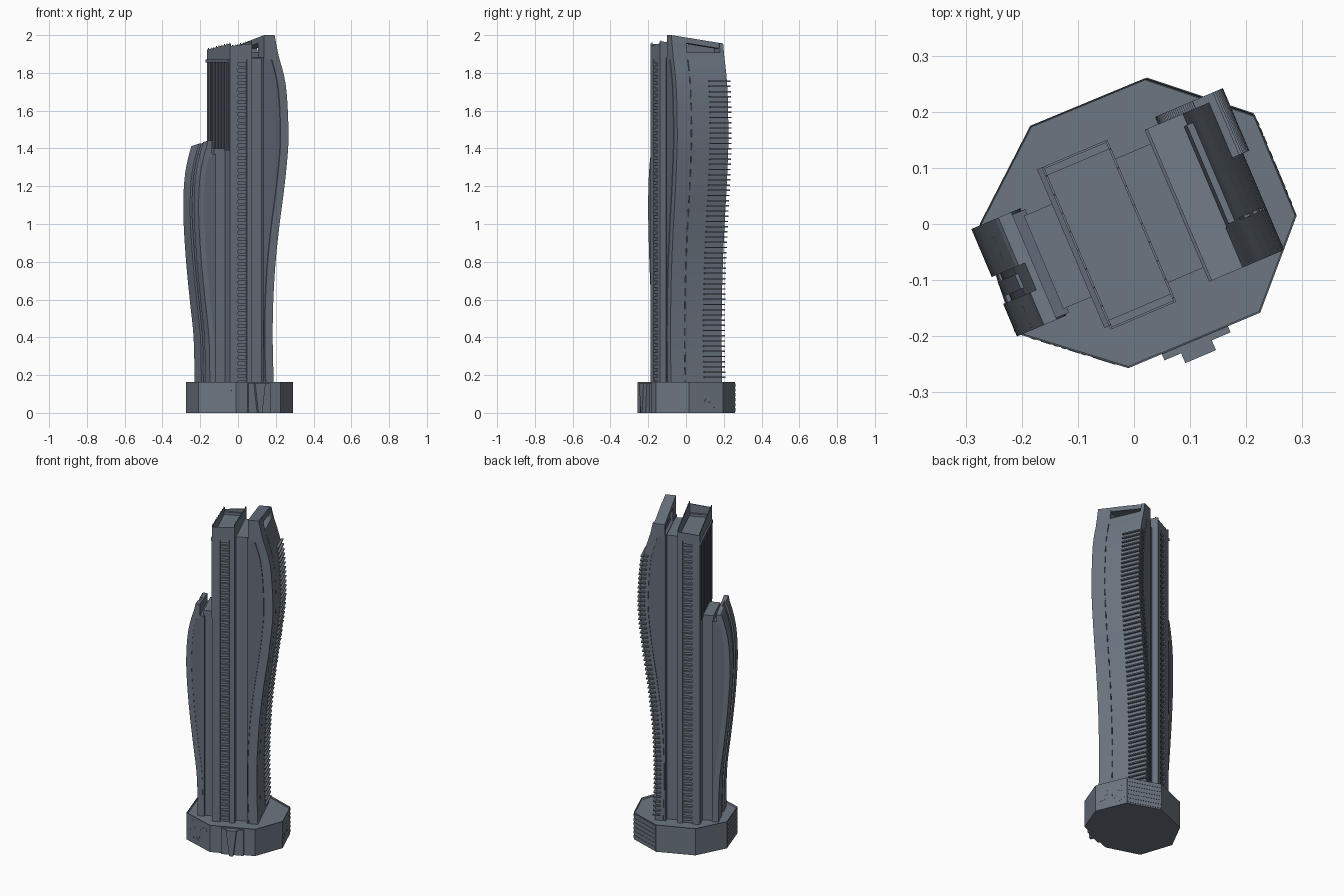
import bpy, bmesh, math, random
from mathutils import Vector

if "Cube" in bpy.data.objects:
    bpy.data.objects.remove(bpy.data.objects["Cube"])

random.seed(4)
ANGLE = math.radians(23)   # the tower stands turned on its podium


def material(name, color):
    m = bpy.data.materials.new(name)
    m.diffuse_color = (*color, 1)
    m.use_nodes = True
    m.node_tree.nodes["Principled BSDF"].inputs["Base Color"].default_value = m.diffuse_color
    return m


STONE = material("slate", (0.15, 0.18, 0.22))
GLASS = material("dark_glass", (0.125, 0.145, 0.19))


def curve(points):
    """Smooth function u(z) through a few (z, u) points."""
    def f(z):
        n = len(points)
        z = min(max(z, points[0][0]), points[-1][0])
        i = next(k for k in range(n - 1) if z <= points[k + 1][0])
        def slope(k):
            a, b = points[max(k - 1, 0)], points[min(k + 1, n - 1)]
            return (b[1] - a[1]) / (b[0] - a[0])
        (z0, u0), (z1, u1) = points[i], points[i + 1]
        h = z1 - z0
        t = (z - z0) / h
        return (u0 * (2*t**3 - 3*t**2 + 1) + u1 * (3*t**2 - 2*t**3)
                + h * slope(i) * (t**3 - 2*t**2 + t) + h * slope(i + 1) * (t**3 - t**2))
    return f


def strip(bm, ua, ub, w0, w1, z0, z1, steps=1, top=None):
    """Upright solid between two side curves (or constants), extruded along w."""
    get = lambda s, z: s(z) if callable(s) else s
    rings = []
    for i in range(steps + 1):
        z = z0 + (z1 - z0) * i / steps
        a, b = get(ua, z), get(ub, z)
        zz = lambda u, w: top(u, w) if top and i == steps else z
        rings.append([bm.verts.new((u, w, zz(u, w)))
                      for u, w in ((a, w0), (b, w0), (b, w1), (a, w1))])
    for r, s in zip(rings, rings[1:]):
        for k in range(4):
            bm.faces.new((r[k], r[(k + 1) % 4], s[(k + 1) % 4], s[k]))
    bm.faces.new(rings[0][::-1])
    bm.faces.new(rings[-1])


def finish(bm, name, angle=ANGLE, mat=STONE):
    bmesh.ops.recalc_face_normals(bm, faces=bm.faces[:])
    me = bpy.data.meshes.new(name)
    bm.to_mesh(me)
    bm.free()
    me.materials.append(mat)
    ob = bpy.data.objects.new(name, me)
    ob.rotation_euler.z = angle
    bpy.context.collection.objects.link(ob)
    return ob


# Podium: irregular octagon with a low rim
OCT = [(0.02, 0.26), (-0.185, 0.175), (-0.275, 0.0), (-0.21, -0.195),
       (-0.01, -0.257), (0.225, -0.158), (0.29, 0.015), (0.215, 0.195)]
bm = bmesh.new()
face = bm.faces.new([bm.verts.new((x, y, 0)) for x, y in OCT])
up = bmesh.ops.extrude_face_region(bm, geom=[face])
bmesh.ops.translate(bm, vec=(0, 0, 0.163), verts=[g for g in up["geom"] if isinstance(g, bmesh.types.BMVert)])
bm.normal_update()
lid = [f for f in bm.faces if f.calc_center_median().z > 0.16]
bmesh.ops.recalc_face_normals(bm, faces=bm.faces[:])
bmesh.ops.inset_region(bm, faces=lid, thickness=0.003)
bmesh.ops.translate(bm, vec=(0, 0, -0.01), verts=lid[0].verts[:])
finish(bm, "podium", 0)


def podium_boxes(name, edge, boxes):
    """Small blocks on one podium side: (along0, along1, z0, z1, depth)."""
    a, b = Vector(OCT[edge]), Vector(OCT[(edge + 1) % 8])
    bm = bmesh.new()
    for s0, s1, z0, z1, d in boxes:
        strip(bm, s0 * (b - a).length, s1 * (b - a).length, -d, 0.004, z0, z1)
    ob = finish(bm, name, math.atan2((b - a).y, (b - a).x))
    ob.location = (a.x, a.y, 0)


louvres = [(0.01, 0.99, 0.008 + 0.026 * i, 0.026 + 0.026 * i, 0.002) for i in range(6)]
podium_boxes("podium_louvres_left", 2, louvres)
podium_boxes("podium_louvres_back", 7, louvres)
for edge, name in ((3, "podium_windows_front"), (6, "podium_windows_right")):
    dots = []
    for i in range(18):
        s, z = random.uniform(0.08, 0.9), random.uniform(0.02, 0.14)
        dots.append((s, s + 0.04, z, z + 0.006, 0.001))
    podium_boxes(name, edge, dots)

# Entrance: flat surround and a wedge that narrows downward
bm = bmesh.new()
strip(bm, -0.045, 0.083, -0.245, -0.22, 0, 0.155)
strip(bm, lambda z: 0.006 - 0.12 * z, lambda z: 0.028 + 0.12 * z, -0.264, -0.23, 0, 0.155)
finish(bm, "entrance")

# Central core with a slab column on both broad sides
bm = bmesh.new()
strip(bm, -0.112, 0.015, -0.145, 0.145, 0.15, 1.885)
for s in (-1, 1):
    for u0, u1 in ((-0.112, -0.068), (-0.015, 0.015)):
        strip(bm, u0, u1, s * 0.14, s * 0.157, 0.15, 1.90)
    strip(bm, -0.068, -0.015, s * 0.14, s * 0.157, 1.87, 1.90)
finish(bm, "core")

bm = bmesh.new()
for s in (-1, 1):
    for i in range(52):
        z = 0.17 + 0.033 * i
        strip(bm, -0.066, -0.017, s * 0.142, s * 0.157, z, z + 0.017)
finish(bm, "core_balconies")

# Sloped crown on the core with small posts
crown = lambda u, w: 1.95 - 0.1 * w + 0.1 * u
bm = bmesh.new()
for u0, u1 in ((-0.112, -0.108), (0.011, 0.015)):
    strip(bm, u0, u1, -0.157, 0.157, 1.88, 1.95, top=crown)
    for i in range(9):
        w = -0.15 + 0.036 * i
        z = crown(u0, w)
        strip(bm, u0, u0 + 0.003, w, w + 0.003, z - 0.005, z + 0.006)
for s in (-1, 1):
    strip(bm, -0.109, 0.012, s * 0.153, s * 0.157, 1.88, 1.93,
          top=lambda u, w: crown(u, w) - 0.012)
finish(bm, "core_crown")

# Vertical ribs and ledge on the exposed upper core side
bm = bmesh.new()
for i in range(8):
    w = -0.15 + 0.0395 * i
    strip(bm, -0.117, -0.11, w, w + 0.02, 1.39, 1.86)
strip(bm, -0.121, -0.11, -0.15, 0.157, 1.855, 1.872)
finish(bm, "core_ribs", mat=GLASS)

# Recessed links between core and wings
bm = bmesh.new()
strip(bm, 0.01, 0.09, -0.12, 0.12, 0.15, 1.88)
strip(bm, -0.175, -0.11, -0.09, 0.09, 0.15, 1.40)
finish(bm, "links")

# Tall wing with S-curved outer facade
R = curve([(0.15, 0.143), (0.4, 0.137), (0.6, 0.141), (0.8, 0.154), (1.0, 0.177), (1.2, 0.205),
           (1.4, 0.226), (1.5, 0.228), (1.7, 0.217), (1.8, 0.199), (1.88, 0.174), (2.0, 0.148)])
bm = bmesh.new()
strip(bm, 0.083, lambda z: R(z) - 0.01, -0.14, 0.14, 0.15, 1.875, 36)
strip(bm, 0.083, lambda z: R(z) - 0.052, -0.147, 0.147, 0.15, 1.885, 36)
finish(bm, "tall_wing", mat=GLASS)

bm = bmesh.new()
inner = lambda z: R(z) - 0.045
for w0, w1 in ((-0.147, -0.067), (-0.063, 0.147)):
    strip(bm, inner, R, w0, w1, 0.15, 1.88, 36)
for i in range(24):                      # bridges leave a dashed seam
    z = 0.17 + 0.07 * i
    strip(bm, inner, R, -0.069, -0.061, z, z + 0.03, 2)
finish(bm, "tall_wing_facade")

# Tall fin above the roof, with a long opening below its top beam
slope = lambda u, w: 2.0 - 0.15 * (w + 0.147)
bm = bmesh.new()
strip(bm, 0.1, R, -0.147, 0.147, 1.87, 1.907, 2)
strip(bm, 0.088, R, -0.147, -0.065, 1.87, 2.0, 4, slope)
strip(bm, 0.088, R, 0.125, 0.147, 1.87, 1.957, 3, slope)
a = [bm.verts.new((u, w, slope(u, w) - d)) for w in (-0.07, 0.147)
     for u, d in ((0.088, 0), (0.15, 0), (0.156, 0.03), (0.088, 0.03))]
for k in range(4):
    bm.faces.new((a[k], a[(k + 1) % 4], a[4 + (k + 1) % 4], a[4 + k]))
bm.faces.new(a[:4])
bm.faces.new(a[4:])
finish(bm, "tall_fin")

# Corner balconies wrapping the back edge of the tall wing
bm = bmesh.new()
for i in range(58):
    z = 0.185 + 0.0275 * i
    strip(bm, R(z) - 0.028, R(z) + 0.012, 0.04, 0.161, z, z + 0.007)
finish(bm, "corner_balconies")

# Short wing with curved facade and a vertical groove
L = curve([(0.15, -0.205), (0.4, -0.211), (0.6, -0.233), (0.8, -0.254), (1.0, -0.268),
           (1.12, -0.27), (1.25, -0.262), (1.34, -0.245), (1.44, -0.215)])
bm = bmesh.new()
strip(bm, lambda z: L(z) + 0.016, -0.168, -0.1, 0.1, 0.15, 1.37, 28)
finish(bm, "short_wing", mat=GLASS)

bm = bmesh.new()
for w0, w1 in ((-0.103, -0.04), (0.012, 0.105)):
    strip(bm, L, lambda z: L(z) + 0.03, w0, w1, 0.15, 1.36, 28)
strip(bm, lambda z: L(z) + 0.006, lambda z: L(z) + 0.03, -0.028, 0.0, 0.15, 1.37, 28)
finish(bm, "short_wing_facade")

# Short fin above the roof
low = lambda u, w: 1.428 - 0.13 * w
bm = bmesh.new()
for w0, w1, d in ((-0.103, -0.04, 0), (-0.04, 0.012, 0.012), (0.012, 0.105, 0)):
    strip(bm, lambda z: L(z) + d, -0.193, w0, w1, 1.355, 1.43, 4, low)
finish(bm, "short_fin")
